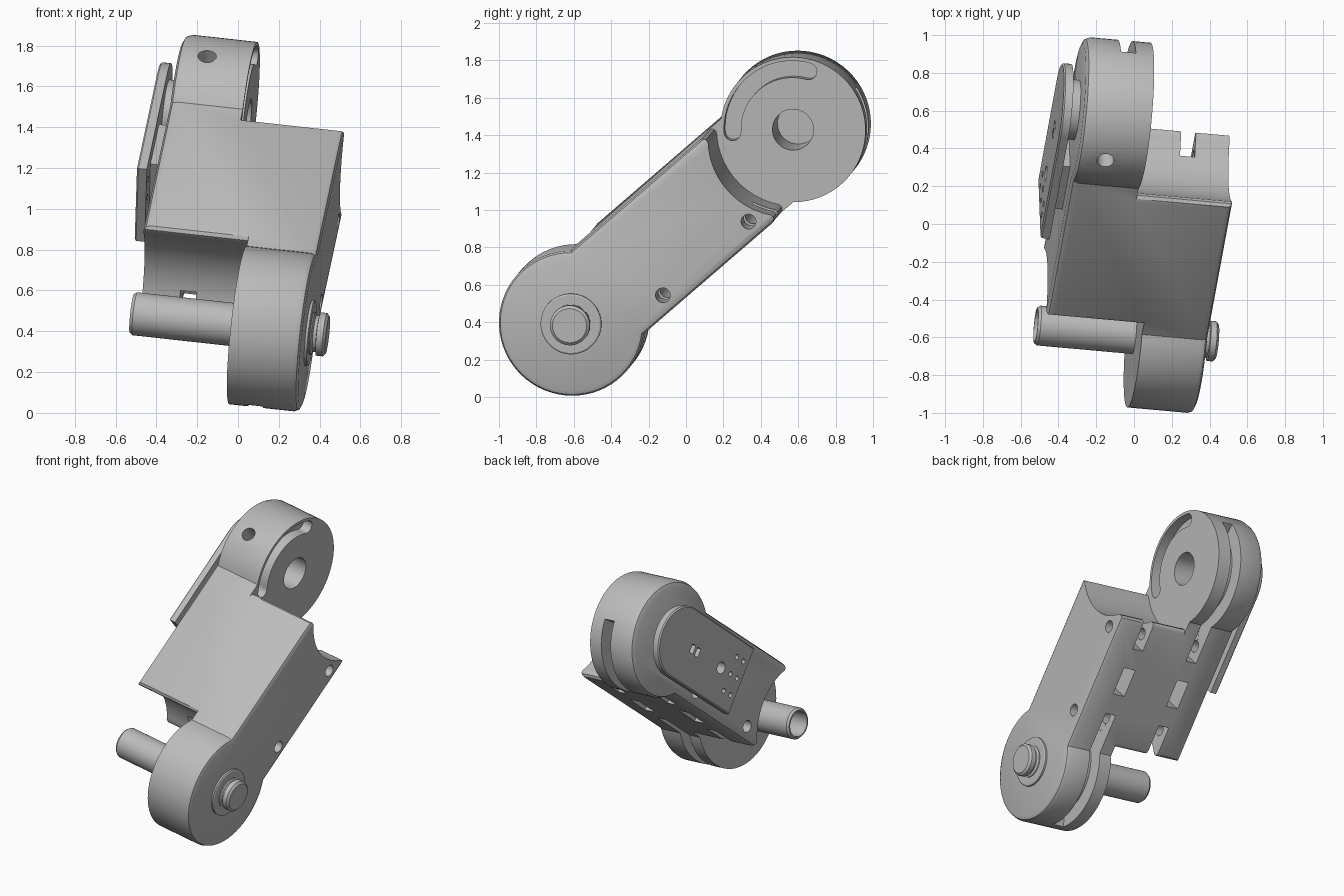
import bpy, bmesh, math
from mathutils import Matrix, Vector

if "Cube" in bpy.data.objects:
    bpy.data.objects.remove(bpy.data.objects["Cube"])

# Local frame: w = hinge axis, u = along the link, v = link thickness
A = Vector((0.990, -0.089, -0.109)).normalized()
N = A.cross(Vector((0.138, 0.7505, 0.6465))).normalized()
L = N.cross(A)
M = Matrix((A, L, N)).transposed().to_4x4()
M.translation = (0, -0.583, 0.43)

D, R, H = 1.52, 0.39, 0.295     # hinge spacing, disc radius, body half thickness
W0, W1 = -0.52, 0.35            # left and right faces

grey = bpy.data.materials.new("mid grey")
grey.diffuse_color = (0.5, 0.5, 0.5, 1)
grey.use_nodes = True
grey.node_tree.nodes["Principled BSDF"].inputs["Base Color"].default_value = grey.diffuse_color


def arc(c, r, a0, a1, n):
    return [(c + r * math.cos(a0 + (a1 - a0) * i / n), r * math.sin(a0 + (a1 - a0) * i / n))
            for i in range(n + 1)]


def circle(u, v, r, n=40):
    return [(u + r * math.cos(2 * math.pi * i / n), v + r * math.sin(2 * math.pi * i / n))
            for i in range(n)]


def loft(name, sections, axis="w"):
    """Closed solid through matching outlines placed along w (or v)."""
    bm = bmesh.new()
    rings = []
    for s, pts in sections:
        rings.append([bm.verts.new((s, p, q) if axis == "w" else (p, q, s)) for p, q in pts])
    n = len(rings[0])
    for a, b in zip(rings, rings[1:]):
        for i in range(n):
            j = (i + 1) % n
            bm.faces.new((a[i], a[j], b[j], b[i]))
    bm.faces.new(rings[0][::-1])
    bm.faces.new(rings[-1])
    bmesh.ops.recalc_face_normals(bm, faces=bm.faces)
    me = bpy.data.meshes.new(name)
    bm.to_mesh(me)
    bm.free()
    me.materials.append(grey)
    ob = bpy.data.objects.new(name, me)
    bpy.context.collection.objects.link(ob)
    ob.matrix_world = M
    return ob


def prism(name, pts, a, b, axis="w"):
    return loft(name, [(a, pts), (b, pts)], axis)


def rect(u0, u1, v0, v1):
    return [(u0, v0), (u1, v0), (u1, v1), (u0, v1)]


def cut(target, cutter):
    bpy.context.view_layer.update()
    m = target.modifiers.new("cut", "BOOLEAN")
    m.operation, m.solver, m.object = "DIFFERENCE", "EXACT", cutter
    bpy.context.view_layer.objects.active = target
    bpy.ops.object.modifier_apply(modifier=m.name)
    bpy.data.objects.remove(cutter)


def link_outline(d):
    r, h = R - d, H - d
    a = math.asin(h / r)
    return arc(0, r, a, 2 * math.pi - a, 48) + arc(D, r, math.pi + a, 3 * math.pi - a, 48)


def sector(c, r0, r1, a0, a1):
    a0, a1 = math.radians(a0), math.radians(a1)
    return arc(c, r0, a0, a1, 36) + arc(c, r1, a1, a0, 36)


# Link body: double-disc outline with softened outer faces
link = loft("link_body", [(W0, link_outline(0.04)), (W0 + 0.012, link_outline(0.012)),
                          (W0 + 0.04, link_outline(0)), (W1 - 0.03, link_outline(0)),
                          (W1 - 0.009, link_outline(0.009)), (W1, link_outline(0.03))])

# Round clearance for the neighbouring links, with rounded lips
rc = 0.41
al = math.asin(0.255 / rc)
lip = [(0.319, 0.275), (0.332, 0.29), (0.36, 0.298), (0.36, 0.6), (-0.6, 0.6)]
clear = arc(0, rc, -al, al, 24) + lip + [(u, -v) for u, v in lip[::-1]]
cut(link, prism("clear_low", clear, -0.7, 0.0))
cut(link, prism("clear_high", [(D - u, v) for u, v in clear], -0.16, 0.6))

# Rim grooves on both discs
cut(link, prism("groove_low", sector(0, 0.29, 0.5, -28, -142), 0.09, 0.17))
cut(link, prism("groove_high", sector(D, 0.29, 0.5, 208, 352), -0.335, -0.255))

# Two columns of slots in the underside
for w in (0.13, -0.295):
    for u0, u1 in ((0.22, 0.53), (0.67, 0.86), (1.0, 1.30)):
        k = 0.04 if u0 != 0.67 else 0.045
        cut(link, prism("slot", rect(u0, u1, -0.45, -0.15), w - k + 0.0007, w + k - 0.0007))

# Cross screw holes
for u in (0.475, 1.085):
    cut(link, prism("screw_hole", circle(u, -0.205, 0.04, 24), -0.8, 0.8))

# Upper disc: hinge socket, curved stop slot, radial set-screw hole
cut(link, prism("socket", circle(D, 0, 0.11), -0.46, 0.1))
a0, a1 = math.radians(34), math.radians(142)
rm, hw = 0.325, 0.045
slot = arc(D, rm + hw, a0, a1, 32)
for a, s in ((a1, 0), (a0, math.pi)):
    end = arc(0, hw, a + s, a + s + math.pi, 8)[1:-1]
    slot += [(D + rm * math.cos(a) + p, rm * math.sin(a) + q) for p, q in end]
    if s == 0:
        slot += arc(D, rm - hw, a1, a0, 32)
cut(link, prism("stop_slot", slot, -0.23, 0.1))
cut(link, prism("set_screw_hole", circle(-0.375, D, 0.045, 24), 0.05, 0.6, "v"))

# Hinge pin: hollow left end, grooved head on the right
pin = loft("hinge_pin", [(w, circle(0, 0, r)) for w, r in (
    (-0.36, 0.085), (-0.525, 0.085), (-0.525, 0.095), (-0.51, 0.106), (0.372, 0.106),
    (0.38, 0.09), (0.395, 0.09), (0.398, 0.107), (0.43, 0.107), (0.443, 0.092))])
washer = loft("pin_washer", [(w, circle(0, 0, r)) for w, r in (
    (0.33, 0.163), (0.362, 0.163), (0.367, 0.155))])


# Cover plate on the left face, one round end
def plate_outline(d):
    return [(0.81 + d, 0.235 - d), (0.81 + d, -0.235 + d)] + \
        arc(D, 0.24 - d, -math.pi / 2, math.pi / 2, 32)


plate = loft("cover_plate", [(-0.62, plate_outline(0.008)), (-0.612, plate_outline(0)),
                             (-0.57, plate_outline(0))])
cut(plate, prism("plate_hole", circle(1.06, 0, 0.04, 24), -0.7, -0.5))
for u in (0.87, 0.95):
    for v in (-0.12, 0, 0.12):
        cut(plate, prism("plate_small_hole", circle(u, v, 0.017, 12), -0.7, -0.5))
for u in (1.34, 1.40):
    cut(plate, prism("plate_window", rect(u - 0.018, u + 0.018, -0.03, 0.03), -0.7, -0.5))

# Spacer and small blocks behind the plate
spacer = prism("plate_spacer", circle(D, 0, 0.16), -0.58, -0.51)
block = prism("plate_block", rect(0.95, 1.25, -0.15, 0.15), -0.575, -0.51)
cut(block, prism("block_hole", circle(1.06, 0, 0.04, 24), -0.7, -0.4))

# Smooth curved walls, keep edges crisp
for ob in (link, pin, washer, plate, spacer, block):
    bpy.ops.object.select_all(action="DESELECT")
    ob.select_set(True)
    bpy.context.view_layer.objects.active = ob
    bpy.ops.object.shade_smooth_by_angle(angle=math.radians(32))
